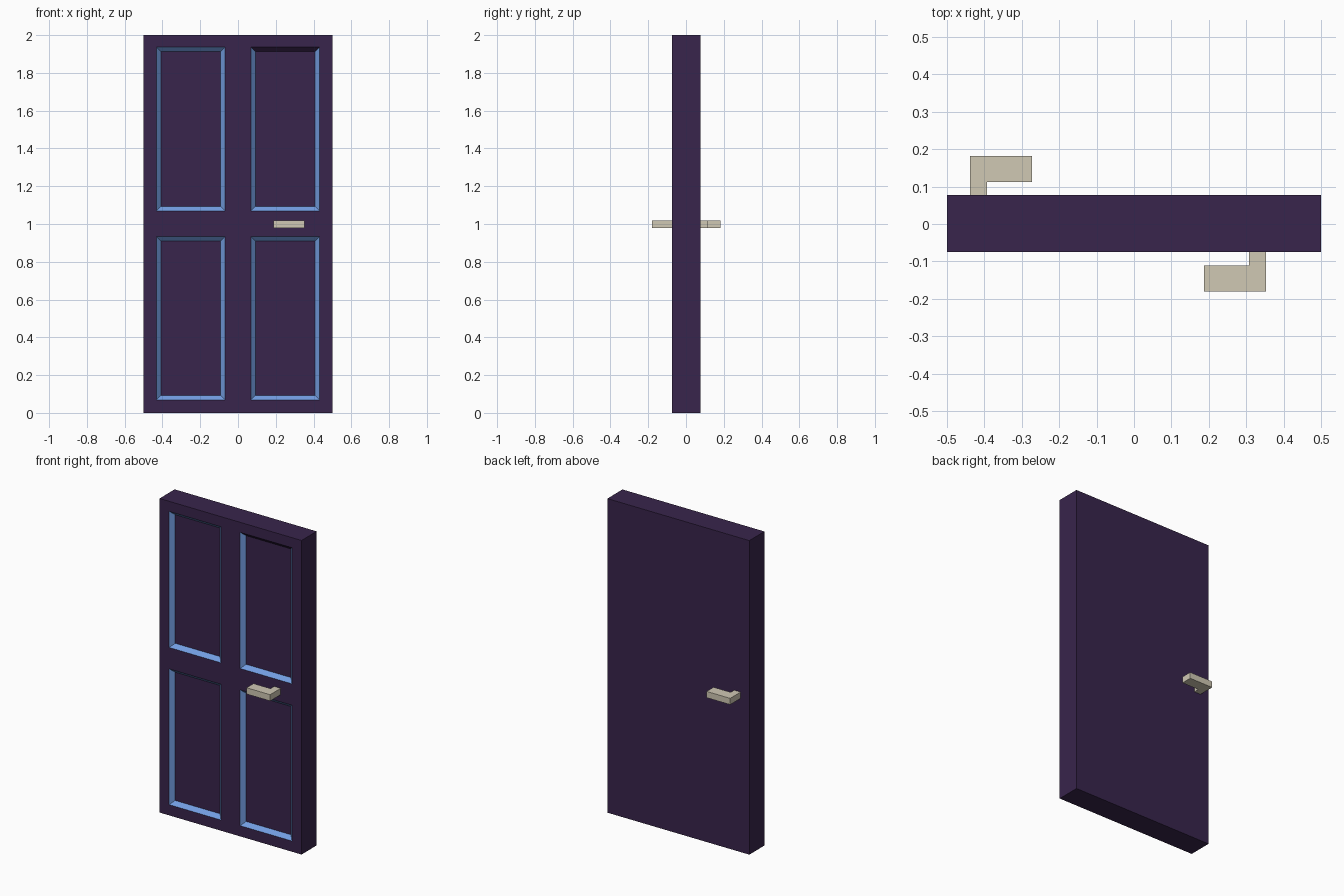
import bpy, bmesh, math
from mathutils import Matrix

if "Cube" in bpy.data.objects:
    bpy.data.objects.remove(bpy.data.objects["Cube"])


def material(name, rgb):
    m = bpy.data.materials.new(name)
    m.diffuse_color = (*rgb, 1)
    m.use_nodes = True
    m.node_tree.nodes["Principled BSDF"].inputs["Base Color"].default_value = m.diffuse_color
    return m


purple = material("dark purple", (0.040, 0.018, 0.072))
blue = material("soft blue", (0.171, 0.342, 0.76))
beige = material("pale beige", (0.63, 0.578, 0.456))


def finish(bm, name, mats):
    mesh = bpy.data.meshes.new(name)
    bm.to_mesh(mesh)
    bm.free()
    for m in mats:
        mesh.materials.append(m)
    obj = bpy.data.objects.new(name, mesh)
    bpy.context.collection.objects.link(obj)
    return obj


# Door slab: front face as a grid, with four recessed panels
FRONT, BACK = -0.075, 0.077
xs = [-0.5, -0.432, -0.068, 0.068, 0.432, 0.5]
zs = [0, 0.068, 0.933, 1.069, 1.936, 2]
bm = bmesh.new()
grid = [[bm.verts.new((x, FRONT, z)) for x in xs] for z in zs]
panels = []
for j in range(5):
    for i in range(5):
        f = bm.faces.new((grid[j][i], grid[j][i + 1],
                          grid[j + 1][i + 1], grid[j + 1][i]))
        if i in (1, 3) and j in (1, 3):
            panels.append(f)

# Sides and back
border = [e for e in bm.edges if e.is_boundary]
ext = bmesh.ops.extrude_edge_only(bm, edges=border)["geom"]
for v in ext:
    if isinstance(v, bmesh.types.BMVert):
        v.co.y = BACK
bmesh.ops.contextual_create(bm, geom=[e for e in bm.edges if e.is_boundary])
bmesh.ops.recalc_face_normals(bm, faces=bm.faces)

# Sloped panel rims are blue, except the top of the upper right panel
rims = bmesh.ops.inset_individual(bm, faces=panels, thickness=0.024,
                                  depth=-0.025, use_even_offset=True)["faces"]
for f in rims:
    c = f.calc_center_median()
    f.material_index = 0 if (c.x > 0 and c.z > 1.9) else 1
for f in panels:
    f.material_index = 0
finish(bm, "door", [purple, blue])


# L-shaped handles, one on each side
def handle(name, matrix):
    profile = [(0.353, FRONT), (0.353, -0.181), (0.187, -0.181),
               (0.187, -0.111), (0.307, -0.111), (0.307, FRONT)]
    bm = bmesh.new()
    face = bm.faces.new([bm.verts.new((x, y, 0.979)) for x, y in profile])
    new = bmesh.ops.extrude_face_region(bm, geom=[face])["geom"]
    top = [v for v in new if isinstance(v, bmesh.types.BMVert)]
    bmesh.ops.translate(bm, verts=top, vec=(0, 0, 0.04))
    bmesh.ops.recalc_face_normals(bm, faces=bm.faces)
    bm.transform(matrix)
    finish(bm, name, [beige])


handle("front_handle", Matrix())
handle("back_handle", Matrix.Translation((-0.086, 0.001, 0))
       @ Matrix.Rotation(math.pi, 4, 'Z'))
